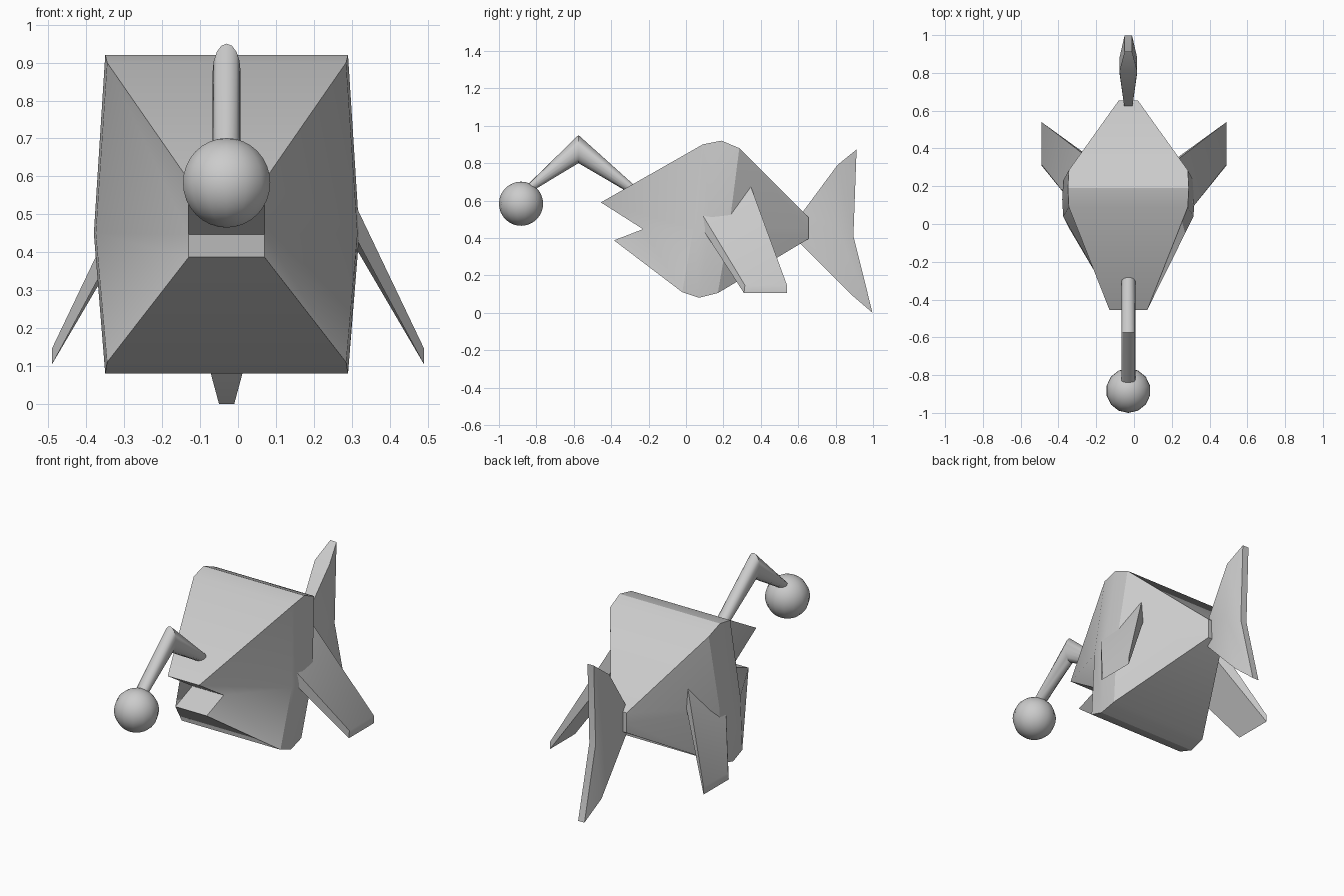
import bpy, bmesh, math

if "Cube" in bpy.data.objects:
    bpy.data.objects.remove(bpy.data.objects["Cube"])

CX = -0.03  # centre line of body, tail and lure

grey = bpy.data.materials.new("plain_grey")
grey.use_nodes = True
grey.diffuse_color = (0.6, 0.6, 0.6, 1)
grey.node_tree.nodes["Principled BSDF"].inputs["Base Color"].default_value = (0.6, 0.6, 0.6, 1)


def finish(name, bm, angle=30):
    """Turn a bmesh into a named, shaded object."""
    bmesh.ops.recalc_face_normals(bm, faces=bm.faces)
    mesh = bpy.data.meshes.new(name)
    bm.to_mesh(mesh)
    bm.free()
    mesh.materials.append(grey)
    obj = bpy.data.objects.new(name, mesh)
    bpy.context.collection.objects.link(obj)
    bpy.ops.object.select_all(action='DESELECT')
    obj.select_set(True)
    bpy.context.view_layer.objects.active = obj
    bpy.ops.object.shade_smooth_by_angle(angle=math.radians(angle))
    return obj


def loft(name, rings, angle=30, split_caps=False):
    """Skin closed rings; split_caps closes six-point ends with two quads."""
    bm = bmesh.new()
    loops = [[bm.verts.new(p) for p in ring] for ring in rings]
    n = len(loops[0])
    for a, b in zip(loops, loops[1:]):
        for i in range(n):
            j = (i + 1) % n
            bm.faces.new((a[i], a[j], b[j], b[i]))
    for end in (loops[0], loops[-1]):
        if split_caps:
            bm.faces.new((end[0], end[1], end[4], end[5]))
            bm.faces.new((end[1], end[2], end[3], end[4]))
        else:
            bm.faces.new(end)
    return finish(name, bm, angle)


def slab_ring(top, mid, bottom):
    """Six-point symmetric ring from (half width, y, z) rows."""
    rows = (top, mid, bottom)
    return ([(CX + w, y, z) for w, y, z in rows]
            + [(CX - w, y, z) for w, y, z in reversed(rows)])


# Body: open jaws at the front, rounded hump, narrow tail root
loft("body", [
    slab_ring((.10, -.455, .59), (.10, -.23, .447), (.10, -.385, .387)),
    slab_ring((.315, .09, .90), (.345, .04, .45), (.315, -.02, .11)),
    slab_ring((.32, .19, .92), (.35, .13, .45), (.32, .07, .08)),
    slab_ring((.315, .285, .88), (.345, .23, .45), (.315, .17, .105)),
    slab_ring((.05, .655, .51), (.05, .655, .45), (.05, .655, .395)),
], split_caps=True)

# Tail fin: thick ridge, thin root and trailing edge
loft("tail_fin", [
    slab_ring((.02, .61, .52), (.02, .61, .45), (.02, .61, .37)),
    slab_ring((.047, .81, .79), (.047, .80, .46), (.047, .88, .10)),
    slab_ring((.02, .912, .873), (.02, .895, .41), (.02, .997, 0)),
], split_caps=True)

# Side fins: tapered slabs, mirrored
fin_root = [(.235, .345, .68), (.30, .075, .545), (.315, .10, .43), (.20, .33, .60)]
fin_tip = [(.49, .54, .147), (.49, .315, .147), (.49, .31, .105), (.49, .54, .105)]
for side, s in (("left", 1), ("right", -1)):
    loft(side + "_fin", [[(s * x, y, z) for x, y, z in ring]
                         for ring in (fin_root, fin_tip)])

# Lure stalk: bent rod with a tall mitred elbow
def oval(y, z, half_height, sides=16):
    turns = [2 * math.pi * i / sides for i in range(sides)]
    return [(CX + .037 * math.cos(t), y, z + half_height * math.sin(t)) for t in turns]

loft("lure_stalk", [oval(-.25, .634, .024), oval(-.575, .875, .075),
                    oval(-.86, .65, .022)], angle=40)

# Lure ball
bm = bmesh.new()
bmesh.ops.create_uvsphere(bm, u_segments=14, v_segments=16, radius=.118)
bmesh.ops.translate(bm, verts=bm.verts, vec=(CX, -.882, .583))
finish("lure_ball", bm, 60)
